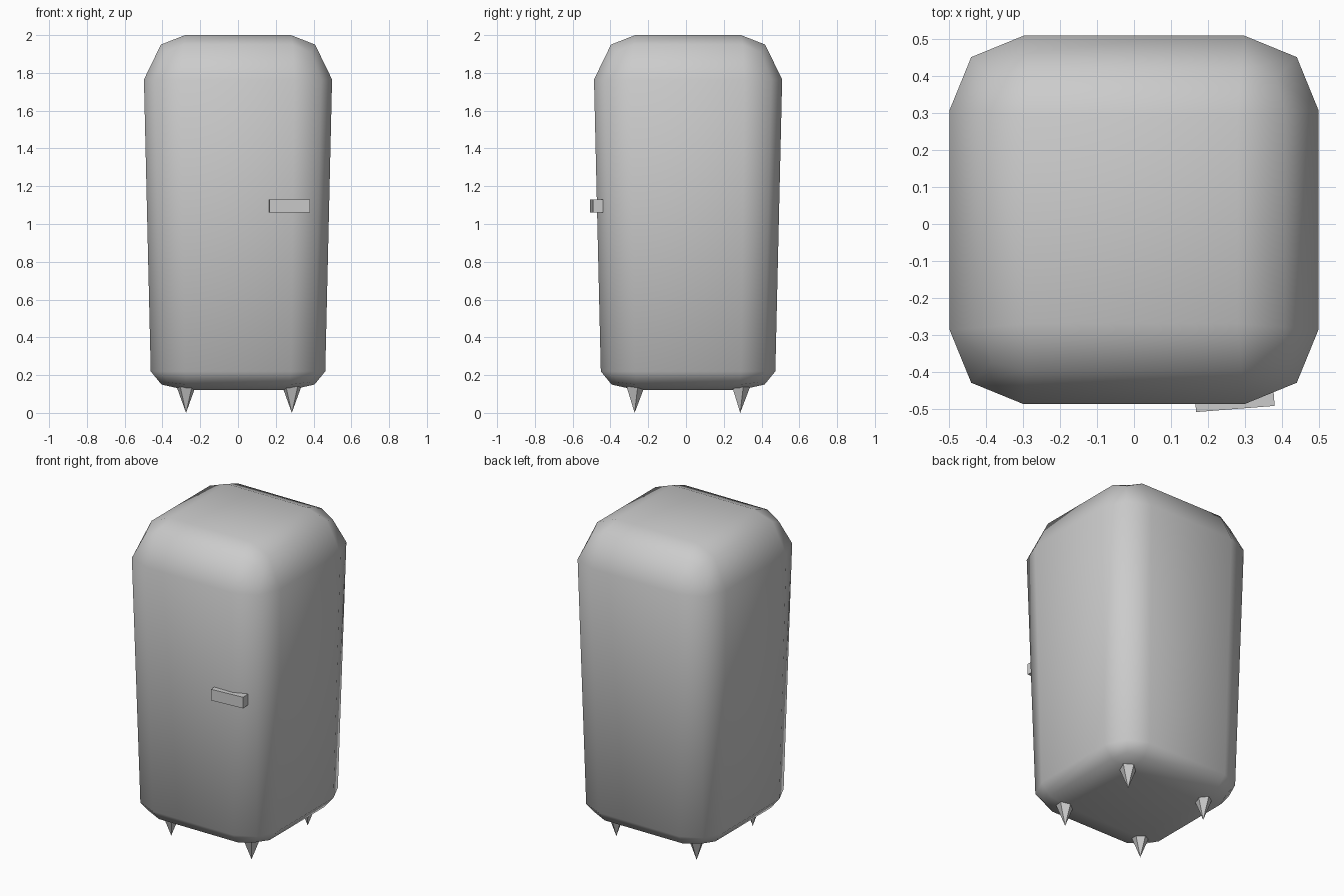
import bpy, bmesh, math

if "Cube" in bpy.data.objects:
    bpy.data.objects.remove(bpy.data.objects["Cube"])

CY = 0.011  # body sits slightly behind the origin


def make_object(name, bm):
    bmesh.ops.recalc_face_normals(bm, faces=bm.faces)
    me = bpy.data.meshes.new(name)
    bm.to_mesh(me)
    bm.free()
    ob = bpy.data.objects.new(name, me)
    bpy.context.collection.objects.link(ob)
    return ob


def ring(h, flat, mid, z, zmid):
    """Twelve-point rounded square: half size, half flat length, corner position."""
    pts = []
    for i in range(4):
        c, s = round(math.cos(i * math.pi / 2)), round(math.sin(i * math.pi / 2))
        for x, y, zz in ((h, -flat, z), (h, flat, z), (mid, mid, zmid)):
            pts.append((c * x - s * y, s * x + c * y + CY, zz))
    return pts


# Body: tapered box with rounded edges, lofted from rings
rings = [
    ring(0.27, 0.27, 0.27, 0.12, 0.12),
    ring(0.405, 0.275, 0.37, 0.15, 0.162),
    ring(0.462, 0.28, 0.405, 0.22, 0.22),
    ring(0.498, 0.298, 0.44, 1.765, 1.765),
    ring(0.408, 0.29, 0.385, 1.95, 1.91),
    ring(0.28, 0.28, 0.28, 2.0, 2.0),
]
bm = bmesh.new()
loops = [[bm.verts.new(p) for p in r] for r in rings]
for a, b in zip(loops, loops[1:]):
    for i in range(12):
        j = (i + 1) % 12
        bm.faces.new((a[i], a[j], b[j], b[i]))
bm.faces.new(loops[0][::-1])
bm.faces.new(loops[-1])
bmesh.ops.remove_doubles(bm, verts=bm.verts, dist=0.0005)
for f in bm.faces:
    f.smooth = True
make_object("body", bm)

# Feet: four pointed spikes
for label, x, y in (("front_left", -0.275, -0.272), ("front_right", 0.285, -0.272),
                    ("back_left", -0.275, 0.287), ("back_right", 0.285, 0.287)):
    bm = bmesh.new()
    bmesh.ops.create_cone(bm, cap_ends=True, segments=5, radius1=0.0, radius2=0.053, depth=0.14)
    bmesh.ops.remove_doubles(bm, verts=bm.verts, dist=0.0005)
    foot = make_object(label + "_foot", bm)
    foot.location = (x, y, 0.07)

# Door handle: small, slightly turned bar
bm = bmesh.new()
bmesh.ops.create_cube(bm, size=1.0)
bmesh.ops.scale(bm, vec=(0.213, 0.052, 0.07), verts=bm.verts)
handle = make_object("door_handle", bm)
handle.location = (0.272, -0.474, 1.095)
handle.rotation_euler = (0, 0, math.radians(4.5))
